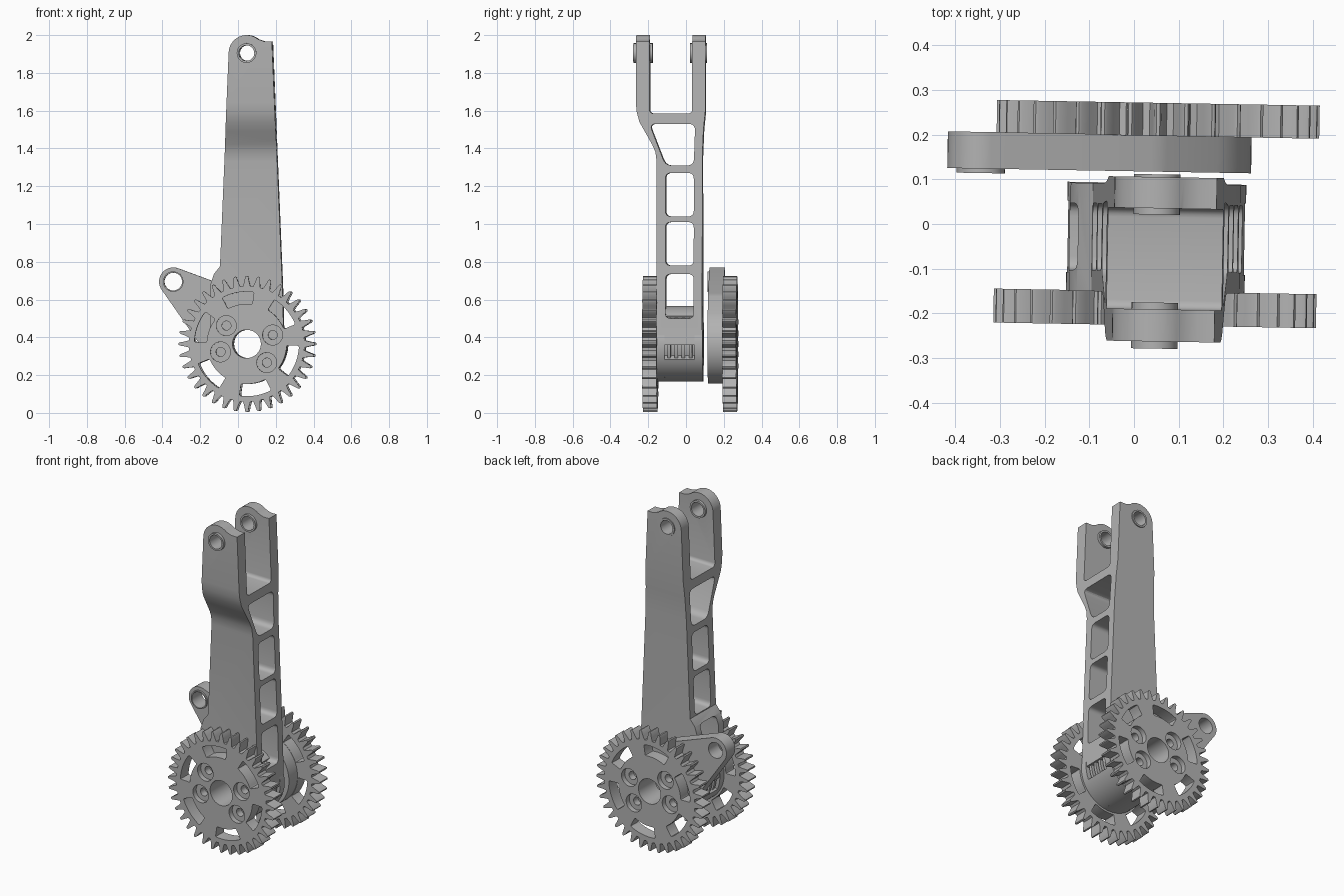
import bpy, bmesh, math
from mathutils import Matrix, Vector
from mathutils.geometry import convex_hull_2d

if "Cube" in bpy.data.objects:
    bpy.data.objects.remove(bpy.data.objects["Cube"])

GREY = (0.45, 0.45, 0.45, 1)
mat = bpy.data.materials.new("plain grey")
mat.use_nodes = True
mat.diffuse_color = GREY
mat.node_tree.nodes["Principled BSDF"].inputs["Base Color"].default_value = GREY

HUB = (0.05, 0.365)      # shared gear axis, as x and z
PIN = (0.05, 1.905)      # pin hole at the top of the fork
TIP = (-0.345, 0.695)    # hole at the end of the lever
TILT = Matrix.Rotation(math.radians(-1), 4, 'Z')


def polar(c, r, deg):
    a = math.radians(deg)
    return (c[0] + r * math.cos(a), c[1] + r * math.sin(a))


def arc(c, r, start, end, n):
    return [polar(c, r, start + (end - start) * i / n) for i in range(n + 1)]


def circle(c, r, n=40):
    return arc(c, r, 0, 360, n)[:-1]


def rounded(points, r, n=5):
    """Polygon with its corners rounded."""
    out = []
    for i, p in enumerate(points):
        p, a, b = Vector(p), Vector(points[i - 1]), Vector(points[(i + 1) % len(points)])
        s, e = p + (a - p).normalized() * r, p + (b - p).normalized() * r
        for k in range(n + 1):
            t = k / n
            out.append(tuple(s * (1 - t) ** 2 + p * 2 * t * (1 - t) + e * t * t))
    return out


def slab(name, loops, low, high, axis='Y'):
    """Extrude an outline with holes along y (outline in x, z) or x (outline in y, z)."""
    bm = bmesh.new()
    place = (lambda a, b: (a, low, b)) if axis == 'Y' else (lambda a, b: (low, a, b))
    for loop in loops:
        vs = [bm.verts.new(place(*p)) for p in loop]
        for i, v in enumerate(vs):
            bm.edges.new((vs[i - 1], v))
    normal = (0, 1, 0) if axis == 'Y' else (1, 0, 0)
    bmesh.ops.triangle_fill(bm, edges=bm.edges[:], use_beauty=True, normal=normal)
    ext = bmesh.ops.extrude_face_region(bm, geom=bm.faces[:])
    moved = [g for g in ext["geom"] if isinstance(g, bmesh.types.BMVert)]
    bmesh.ops.translate(bm, verts=moved, vec=Vector(normal) * (high - low))
    bmesh.ops.recalc_face_normals(bm, faces=bm.faces[:])
    me = bpy.data.meshes.new(name)
    bm.to_mesh(me)
    bm.free()
    me.materials.append(mat)
    ob = bpy.data.objects.new(name, me)
    bpy.context.collection.objects.link(ob)
    return ob


# Fork arm: ladder side profile trimmed by the tapered front outline
side = [(-0.262, 2.02), (-0.262, 1.64), (-0.257, 1.59), (-0.243, 1.54), (-0.215, 1.49),
        (-0.175, 1.42), (-0.158, 1.38), (-0.152, 1.33), (-0.152, 0.36), (0.09, 0.36),
        (0.09, 1.36), (0.096, 1.5), (0.106, 1.6), (0.106, 2.02), (0.036, 2.02)]
side += arc((0.016, 1.605), 0.02, 0, -90, 4) + arc((-0.17, 1.605), 0.02, -90, -180, 4)
side.append((-0.19, 2.02))
windows = [rounded([(-0.19, 1.53), (-0.105, 1.31), (0.045, 1.31), (0.052, 1.53)], 0.035)]
for low, high in ((1.04, 1.27), (0.78, 1.01), (0.5, 0.735)):
    windows.append(rounded([(-0.105, low), (0.045, low), (0.045, high), (-0.105, high)], 0.03))
arm = slab("fork_arm", [side] + windows, -0.4, 0.5, 'X')

front = arc(PIN, 0.095, 180, 50, 16) + [(0.145, 1.966), (0.184, 1.966), (0.238, 0.66)]
front += arc(HUB, 0.198, 10, -190, 30) + [(-0.143, 0.68), (-0.125, 0.735), (-0.093, 0.775)]
trim = slab("arm_outline", [front, circle(PIN, 0.044), circle(HUB, 0.075)], -0.4, 0.4)
trim.hide_render = True
mod = arm.modifiers.new("trim", 'BOOLEAN')
mod.operation, mod.object, mod.solver = 'INTERSECT', trim, 'EXACT'
bpy.context.view_layer.objects.active = arm
bpy.ops.object.modifier_apply(modifier="trim")
bpy.data.objects.remove(trim)

# Pin bushings at the top of the fork
for name, low, high in (("front", -0.278, -0.175), ("back", 0.022, 0.112)):
    slab(name + "_bushing", [circle(PIN, 0.052), circle(PIN, 0.041)], low, high)

# Drum below the arm, with end flanges, recessed sides and fins
bore = circle(HUB, 0.075)
for name, low, high in (("front_flange", -0.152, -0.11), ("back_flange", 0.05, 0.092)):
    slab(name, [circle(HUB, 0.2, 64), bore], low, high)
core = (arc(HUB, 0.2, 48, 132, 16) + arc(HUB, 0.165, 134, 202, 12)
        + arc(HUB, 0.2, 204, 336, 26) + arc(HUB, 0.165, 338, 406, 12))
slab("drum_core", [core, bore], -0.112, 0.052)
for i in range(4):
    y = -0.095 + i * 0.038
    slab("drum_fin", [circle(HUB, 0.188, 64), bore], y, y + 0.018)

# Lever plate with a holed tip
blob = circle(TIP, 0.075) + circle((0.0, 0.52), 0.12) + circle(HUB, 0.21, 64)
plate = [blob[i] for i in convex_hull_2d([Vector(p) for p in blob])]
slab("lever_plate", [plate, circle(TIP, 0.047), bore], 0.118, 0.2)
slab("lever_boss", [circle(TIP, 0.054), circle(TIP, 0.047)], 0.108, 0.12)

# Gears: slotted toothed discs with counterbored bolt holes
TEETH = 36
teeth = []
for i in range(TEETH):
    for f, r in ((-0.36, 0.306), (-0.22, 0.33), (-0.13, 0.355), (-0.06, 0.361),
                 (0.06, 0.361), (0.13, 0.355), (0.22, 0.33), (0.36, 0.306)):
        teeth.append(polar(HUB, r, 270 + (i + f) * 360 / TEETH))
slots = [rounded(arc(HUB, 0.277, a - 18, a + 18, 8) + arc(HUB, 0.212, a + 18, a - 18, 8), 0.008, 2)
         for a in range(40, 400, 60)]
bolts = [polar(HUB, 0.145, a) for a in (19, 138, 197, 317)]


def gear(name, outer, step, inner):
    for part, r, a, b in (("face", 0.053, outer, step), ("body", 0.024, step, inner)):
        holes = [circle(p, r, 24) for p in bolts]
        slab(name + "_" + part, [teeth, bore] + slots + holes, min(a, b), max(a, b))


gear("front_gear", -0.226, -0.196, -0.15)
gear("back_gear", 0.272, 0.242, 0.198)

# Slight turn of the whole assembly, then smooth shading with sharp edges kept
for ob in bpy.context.collection.objects:
    if ob.type == 'MESH' and mat.name in ob.data.materials:
        ob.data.transform(TILT)
        ob.select_set(True)
bpy.context.view_layer.objects.active = arm
bpy.ops.object.shade_smooth_by_angle(angle=math.radians(30))
